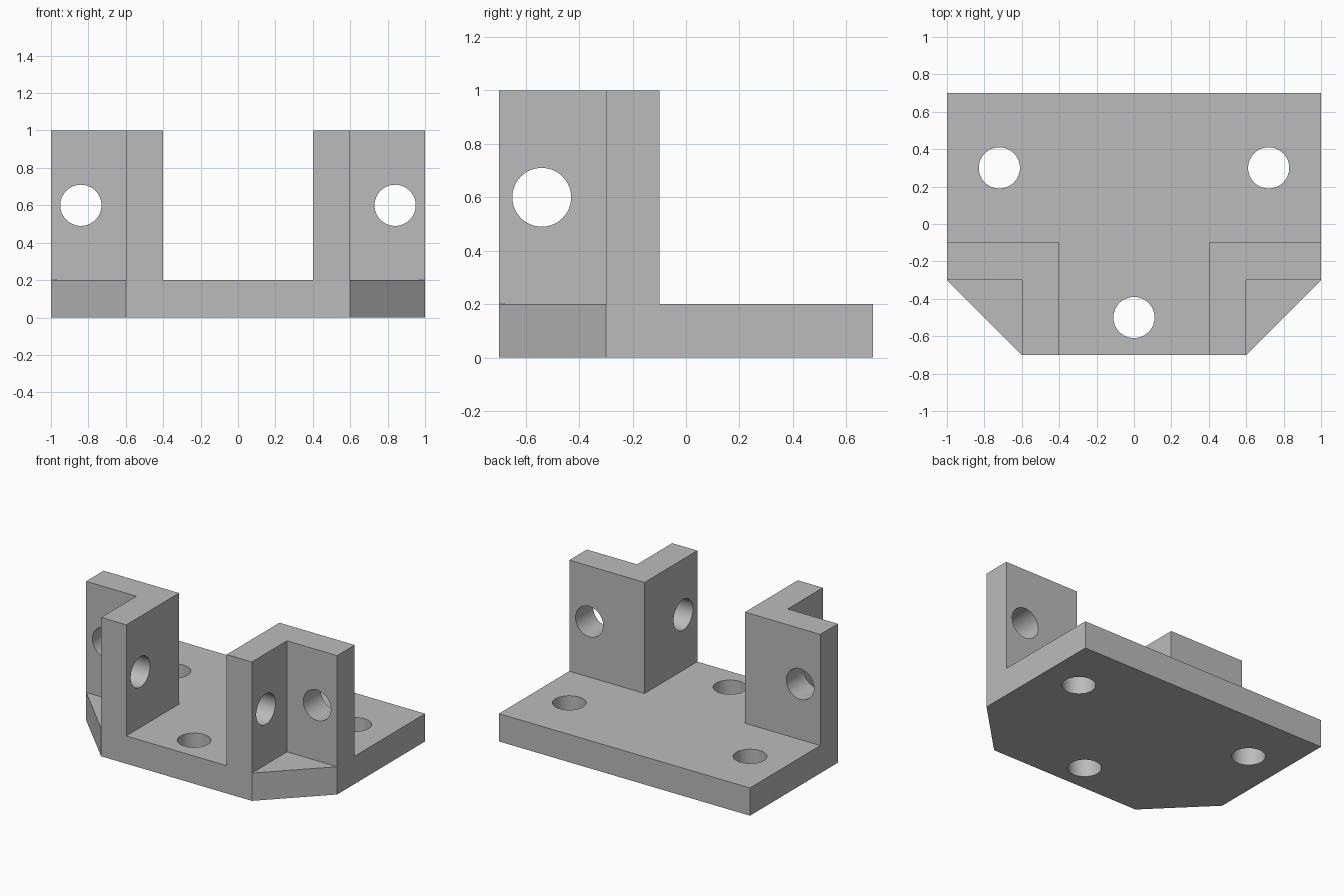
import bpy
import math
from mathutils import Vector

if "Cube" in bpy.data.objects:
    bpy.data.objects.remove(bpy.data.objects["Cube"], do_unlink=True)

BASE_TOP, HEIGHT, HOLE_RADIUS = 0.2, 1.0, 0.11

grey = bpy.data.materials.new("plain_grey")
grey.use_nodes = True
colour = (0.5, 0.5, 0.5, 1)
grey.diffuse_color = colour
grey.node_tree.nodes["Principled BSDF"].inputs["Base Color"].default_value = colour


def prism(name, outline, top):
    """Upright solid from an xy outline, standing on z = 0."""
    n = len(outline)
    verts = [(x, y, z) for z in (0, top) for x, y in outline]
    faces = [tuple(reversed(range(n))), tuple(range(n, 2 * n))]
    faces += [(i, (i + 1) % n, (i + 1) % n + n, i + n) for i in range(n)]
    mesh = bpy.data.meshes.new(name)
    mesh.from_pydata(verts, [], faces)
    mesh.materials.append(grey)
    obj = bpy.data.objects.new(name, mesh)
    bpy.context.collection.objects.link(obj)
    return obj


def drill(name, centre, direction, length):
    """Cylinder cutter along a direction."""
    turn = Vector(direction).to_track_quat("Z", "Y").to_euler()
    bpy.ops.mesh.primitive_cylinder_add(vertices=64, radius=HOLE_RADIUS, depth=length,
                                        location=centre, rotation=turn)
    obj = bpy.context.object
    obj.name = name
    obj.data.materials.append(grey)
    return obj


def combine(target, tool, operation):
    """Apply a boolean and remove the tool."""
    mod = target.modifiers.new(operation.title(), "BOOLEAN")
    mod.operation, mod.solver, mod.object = operation, "EXACT", tool
    bpy.context.view_layer.objects.active = target
    bpy.ops.object.modifier_apply(modifier=mod.name)
    bpy.data.objects.remove(tool, do_unlink=True)


# Base plate with two chamfered front corners
bracket = prism("mounting_bracket", [(-0.6, -0.7), (0.6, -0.7), (1, -0.3), (1, 0.7),
                                     (-1, 0.7), (-1, -0.3)], BASE_TOP)

# L-shaped upright on each side
corner = [(0.4, -0.7), (0.6, -0.7), (0.6, -0.3), (1, -0.3), (1, -0.1), (0.4, -0.1)]
for side in (1, -1):
    outline = [(side * x, y) for x, y in corner][::side]
    combine(bracket, prism("upright", outline, HEIGHT), "UNION")

# Screw holes through the uprights and the plate
for side in (1, -1):
    combine(bracket, drill("front_hole", (side * 0.84, -0.2, 0.6), (0, 1, 0), 0.4), "DIFFERENCE")
    combine(bracket, drill("side_hole", (side * 0.5, -0.54, 0.6), (1, 0, 0), 0.4), "DIFFERENCE")
    combine(bracket, drill("rear_hole", (side * 0.72, 0.3, 0.1), (0, 0, 1), 0.4), "DIFFERENCE")
combine(bracket, drill("middle_hole", (0, -0.5, 0.1), (0, 0, 1), 0.4), "DIFFERENCE")

# Smooth hole walls, crisp edges
bpy.ops.object.select_all(action="DESELECT")
bracket.select_set(True)
bpy.context.view_layer.objects.active = bracket
bpy.ops.object.shade_smooth_by_angle(angle=math.radians(30))
